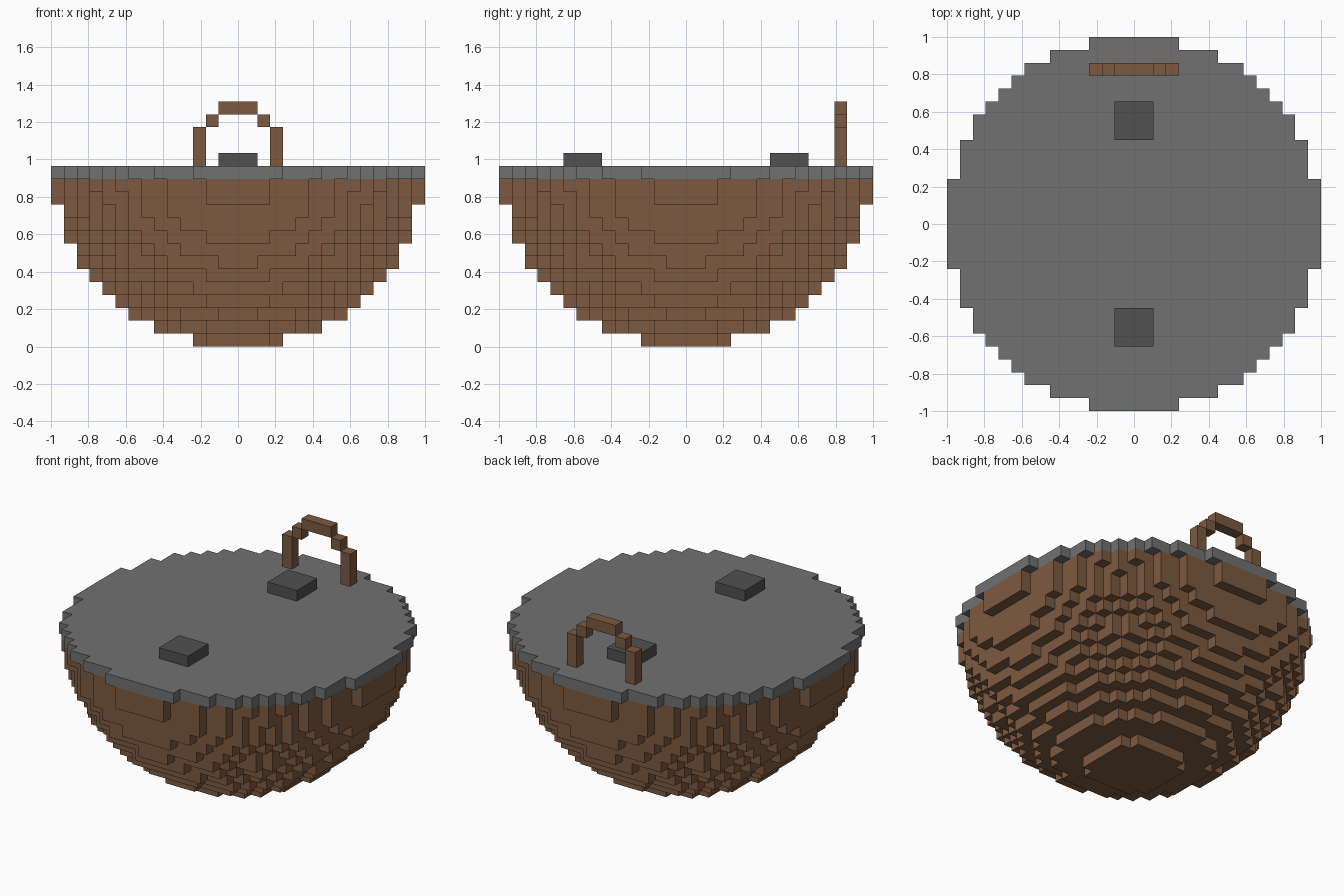
import bpy, bmesh
from math import radians
from mathutils import Vector

cube = bpy.data.objects.get("Cube")
if cube:
    bpy.data.objects.remove(cube, do_unlink=True)

RADIUS = 14                      # cells from the middle cell to the rim
CELL = 2 / (2 * RADIUS + 1)      # size of one block
DECK = RADIUS - 1                # layer of the stone deck
LIMIT = (RADIUS + 0.5) ** 2


def material(name, colour):
    mat = bpy.data.materials.new(name)
    mat.use_nodes = True
    rgba = (*colour, 1)
    mat.diffuse_color = rgba
    bsdf = next(n for n in mat.node_tree.nodes if n.type == 'BSDF_PRINCIPLED')
    bsdf.inputs["Base Color"].default_value = rgba
    return mat


brown = material("brown wood", (0.205, 0.102, 0.052))
grey = material("grey stone", (0.168, 0.165, 0.168))
dark = material("dark stone", (0.082, 0.082, 0.082))

# The six directions a block face can point
AXES = [Vector(a) * s for a in ((1, 0, 0), (0, 1, 0), (0, 0, 1)) for s in (1, -1)]


def block_part(name, cells, mat):
    """Skin a set of grid cells with only its outer faces, merged where flat."""
    cells = set(cells)
    bm = bmesh.new()
    for cell in cells:
        centre = Vector(cell) + Vector((0, 0, 0.5))
        for n in AXES:
            if tuple(int(c + d) for c, d in zip(cell, n)) in cells:
                continue
            u = Vector((n.y, n.z, n.x))
            v = n.cross(u)
            corners = (u + v, v - u, -u - v, u - v)
            bm.faces.new([bm.verts.new((centre + (n + c) / 2) * CELL) for c in corners])
    bmesh.ops.remove_doubles(bm, verts=bm.verts[:], dist=CELL / 100)
    bmesh.ops.dissolve_limit(bm, angle_limit=radians(1), use_dissolve_boundaries=False,
                             verts=bm.verts[:], edges=bm.edges[:], delimit={'NORMAL'})
    mesh = bpy.data.meshes.new(name)
    bm.to_mesh(mesh)
    bm.free()
    mesh.materials.append(mat)
    obj = bpy.data.objects.new(name, mesh)
    bpy.context.collection.objects.link(obj)
    return obj


def disc(layer, limit):
    span = range(-RADIUS, RADIUS + 1)
    return [(x, y, layer) for x in span for y in span if x * x + y * y <= limit]


def box(xs, ys, zs):
    return [(x, y, z) for x in xs for y in ys for z in zs]


# Round hull: stacked discs of a half ball, the top one set in under the deck
hull = []
for layer in range(DECK):
    limit = LIMIT - (RADIUS - layer) ** 2
    if layer == DECK - 1:
        limit -= 3
    hull += disc(layer, limit)
block_part("hull", hull, brown)

# Flat deck
block_part("deck", disc(DECK, LIMIT), grey)

# Two raised pads, front and back
TOP = DECK + 1
for side, sign in (("front", -1), ("back", 1)):
    block_part(side + "_pad", box(range(-1, 2), [sign * y for y in (7, 8, 9)], [TOP]), dark)

# Arched handle near the back rim: legs, shoulders, crossbar
arch = box((-3, 3), [12], range(TOP, TOP + 3))
arch += box((-2, 2), [12], [TOP + 3])
arch += box(range(-1, 2), [12], [TOP + 4])
block_part("handle", arch, brown)
